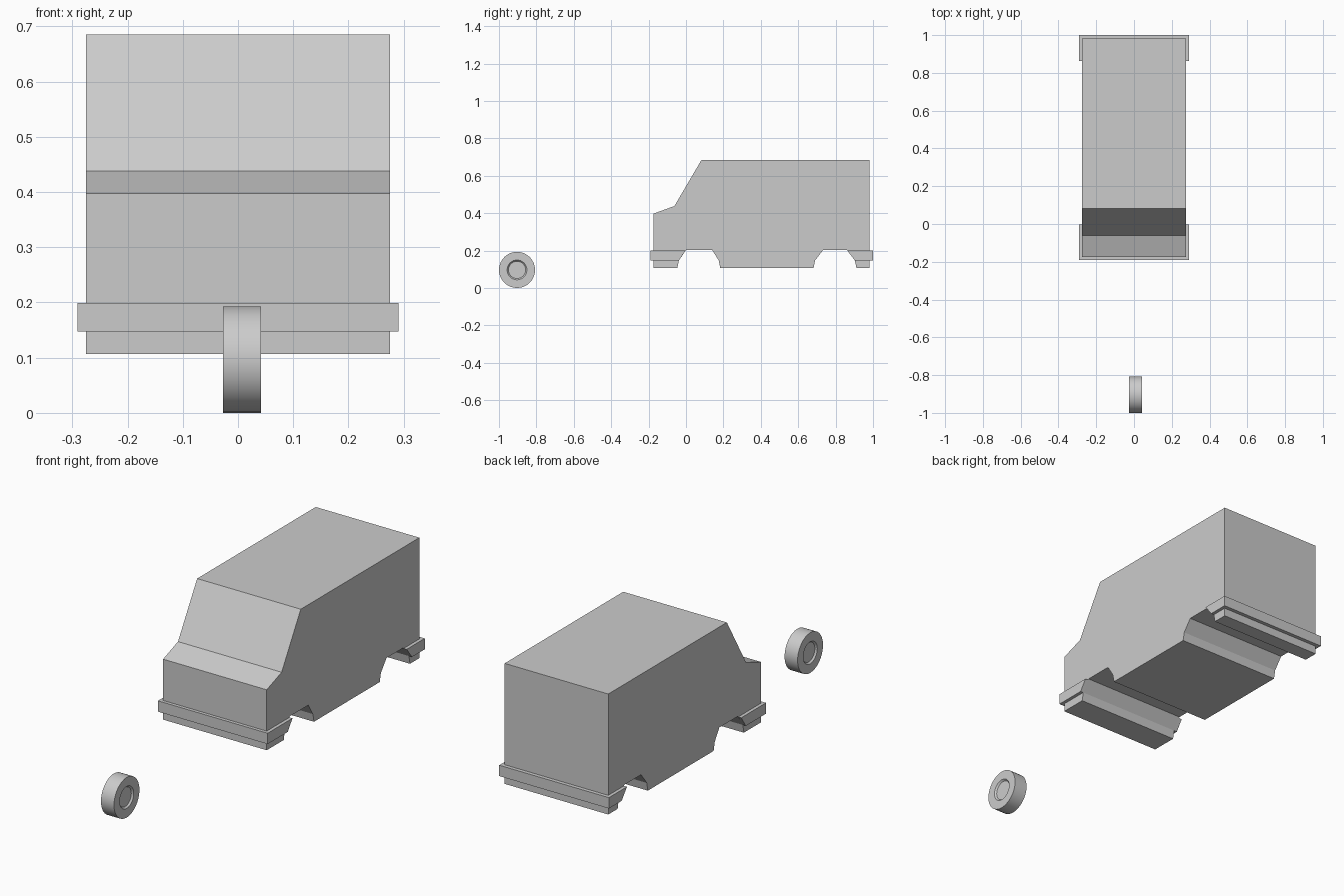
import bpy, bmesh, math

if "Cube" in bpy.data.objects:
    bpy.data.objects.remove(bpy.data.objects["Cube"])


def finish(bm, name):
    bmesh.ops.recalc_face_normals(bm, faces=bm.faces[:])
    mesh = bpy.data.meshes.new(name)
    bm.to_mesh(mesh)
    bm.free()
    obj = bpy.data.objects.new(name, mesh)
    bpy.context.collection.objects.link(obj)
    return obj


def extrude_profile(name, points, half_width):
    """Extrude a (y, z) side profile symmetrically across x."""
    bm = bmesh.new()
    face = bm.faces.new([bm.verts.new((-half_width, y, z)) for y, z in points])
    res = bmesh.ops.extrude_face_region(bm, geom=[face])
    moved = [v for v in res["geom"] if isinstance(v, bmesh.types.BMVert)]
    bmesh.ops.translate(bm, verts=moved, vec=(2 * half_width, 0, 0))
    return finish(bm, name)


def lathe_x(name, rings, centre, segments=32):
    """Revolve (x, radius) rings about an axis along x and cap both ends."""
    bm = bmesh.new()
    _, cy, cz = centre
    loops = []
    for x, r in rings:
        loops.append([bm.verts.new((x, cy + r * math.sin(2 * math.pi * i / segments),
                                    cz - r * math.cos(2 * math.pi * i / segments)))
                      for i in range(segments)])
    for a, b in zip(loops, loops[1:]):
        for i in range(segments):
            j = (i + 1) % segments
            bm.faces.new((a[i], a[j], b[j], b[i]))
    bm.faces.new(loops[0])
    bm.faces.new(loops[-1])
    return finish(bm, name)


# Van shell with both wheel arches cut into the side profile
front_arch = [(0.183, 0.107), (0.175, 0.147), (0.14, 0.203),
              (0.0, 0.203), (-0.038, 0.147), (-0.046, 0.107)]
rear_arch = [(0.911, 0.107), (0.903, 0.147), (0.86, 0.203),
             (0.733, 0.203), (0.69, 0.147), (0.682, 0.107)]
shell = [(-0.175, 0.107), (-0.175, 0.397), (-0.062, 0.438), (0.083, 0.685),
         (0.982, 0.685), (0.982, 0.107)]
extrude_profile("van_body", shell + rear_arch + front_arch, 0.275)

# Wraparound bumpers, trimmed to the slope of the arches
extrude_profile("front_bumper",
                [(-0.191, 0.147), (-0.191, 0.199), (-0.003, 0.199), (-0.038, 0.147)], 0.291)
extrude_profile("rear_bumper",
                [(1.0, 0.147), (1.0, 0.199), (0.863, 0.199), (0.903, 0.147)], 0.291)

# Loose wheel with a shallow hub recess on each side
left, right, radius, depth = -0.027, 0.042, 0.0965, 0.008
wheel = lathe_x("wheel", [(left + depth, 0.046), (left, 0.053), (left, radius),
                          (right, radius), (right, 0.053), (right - depth, 0.046)],
                (0, -1 + radius, radius))
bpy.context.view_layer.objects.active = wheel
wheel.select_set(True)
bpy.ops.object.shade_smooth_by_angle(angle=math.radians(30))
